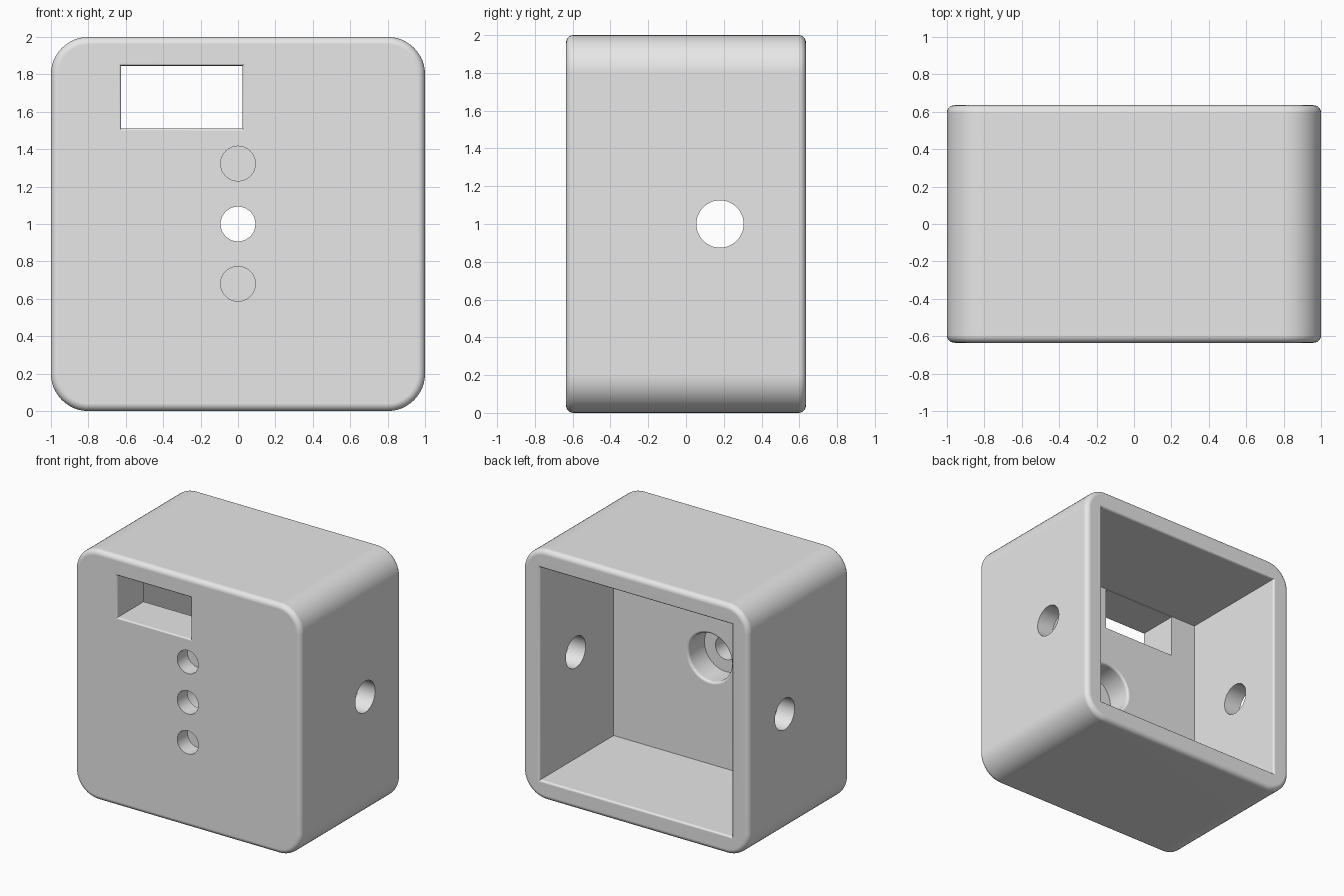
import bpy, bmesh, math
from mathutils import Matrix

cube = bpy.data.objects.get("Cube")
if cube:
    bpy.data.objects.remove(cube, do_unlink=True)

WIDTH, DEPTH, HEIGHT = 2.0, 1.27, 2.0
FRONT, BACK = -DEPTH / 2, DEPTH / 2
FLOOR = -0.30          # inner side of the thick front wall
STEP = -0.505          # bottom of the wide bore and of the blind holes


def add_object(name, bm):
    bmesh.ops.recalc_face_normals(bm, faces=bm.faces[:])
    mesh = bpy.data.meshes.new(name)
    bm.to_mesh(mesh)
    bm.free()
    obj = bpy.data.objects.new(name, mesh)
    bpy.context.collection.objects.link(obj)
    return obj


def outline(sides, cx, cz, hw, hh):
    """Rectangle for four sides, otherwise an ellipse."""
    if sides == 4:
        return [(cx + sx * hw, cz + sz * hh)
                for sx, sz in ((-1, -1), (1, -1), (1, 1), (-1, 1))]
    turn = 2 * math.pi / sides
    return [(cx + hw * math.cos(i * turn), cz + hh * math.sin(i * turn))
            for i in range(sides)]


def make_cutter(name, sides, cx, cz, hw, hh, mouth, end, fillet=0.0):
    """Tool running along y from the mouth plane, with a rounded flare there."""
    inward = 1 if end > mouth else -1
    rings = [(mouth - inward * 0.03, fillet)]
    if fillet:
        for i in range(7):
            a = i / 6 * math.pi / 2
            rings.append((mouth + inward * fillet * (math.sin(a)),
                          fillet * (1 - math.cos(math.pi / 2 - a))
                          if i else fillet))
        # quarter round: tangent to the face at the mouth, to the wall below
        rings[1:] = [(mouth + inward * fillet * (1 - math.cos(i / 6 * math.pi / 2)),
                      fillet * (1 - math.sin(i / 6 * math.pi / 2)))
                     for i in range(7)]
    rings.append((end, 0.0))
    bm = bmesh.new()
    loops = [[bm.verts.new((x, y, z)) for x, z in
              outline(sides, cx, cz, hw + grow, hh + grow)]
             for y, grow in rings]
    for a, b in zip(loops, loops[1:]):
        for i in range(sides):
            j = (i + 1) % sides
            bm.faces.new((a[i], a[j], b[j], b[i]))
    bm.faces.new(loops[0])
    bm.faces.new(loops[-1])
    cutter = add_object(name, bm)
    cutter.hide_render = True
    return cutter


# Rounded outer block
bm = bmesh.new()
bmesh.ops.create_cube(bm, size=1, matrix=Matrix.Translation((0, 0, HEIGHT / 2))
                      @ Matrix.Diagonal((WIDTH, DEPTH, HEIGHT, 1)))
long_edges = [e for e in bm.edges if abs(e.verts[0].co.y - e.verts[1].co.y) > 0.5]
bmesh.ops.bevel(bm, geom=long_edges, offset=0.2, segments=12, profile=0.5,
                affect='EDGES')
rims = [e for e in bm.edges if abs(e.verts[0].co.y - e.verts[1].co.y) < 0.01]
bmesh.ops.bevel(bm, geom=rims, offset=0.04, segments=6, profile=0.5,
                affect='EDGES', clamp_overlap=False)
housing = add_object("housing", bm)

# Tools for the cavity, window and holes
cutters = [
    make_cutter("cavity_cutter", 4, 0, 1, 0.85, 0.85, BACK, FLOOR, 0.017),
    make_cutter("window_cutter", 4, -0.30, 1.678, 0.325, 0.168, FRONT, -0.1, 0.012),
    make_cutter("wide_bore_cutter", 64, 0, 1, 0.19, 0.19, FLOOR, STEP, 0.02),
    make_cutter("middle_hole_cutter", 48, 0, 1, 0.093, 0.093, FRONT, -0.4),
]
for label, z in (("upper", 1.323), ("lower", 0.68)):
    cutters.append(make_cutter(label + "_hole_cutter", 48, 0, z, 0.093, 0.093,
                               FRONT, STEP))
side_cutter = make_cutter("side_hole_cutter", 48, 0.18, 1, 0.125, 0.125, -1.1, 1.1)
side_cutter.rotation_euler.z = math.pi / 2
cutters.append(side_cutter)

# Cut the openings
bpy.ops.object.select_all(action='DESELECT')
housing.select_set(True)
bpy.context.view_layer.objects.active = housing
for cutter in cutters:
    mod = housing.modifiers.new(cutter.name, 'BOOLEAN')
    mod.operation = 'DIFFERENCE'
    mod.solver = 'EXACT'
    mod.object = cutter
    bpy.ops.object.modifier_apply(modifier=mod.name)
for cutter in cutters:
    bpy.data.objects.remove(cutter, do_unlink=True)

# Plain grey finish
grey = bpy.data.materials.new("light_grey")
grey.use_nodes = True
colour = (0.8, 0.8, 0.8, 1)
grey.diffuse_color = colour
grey.node_tree.nodes["Principled BSDF"].inputs["Base Color"].default_value = colour
housing.data.materials.clear()
housing.data.materials.append(grey)

# Smooth fillets, flat walls
bpy.ops.object.shade_smooth_by_angle(angle=math.radians(30))
normals = housing.modifiers.new("flat_walls", 'WEIGHTED_NORMAL')
normals.keep_sharp = True
